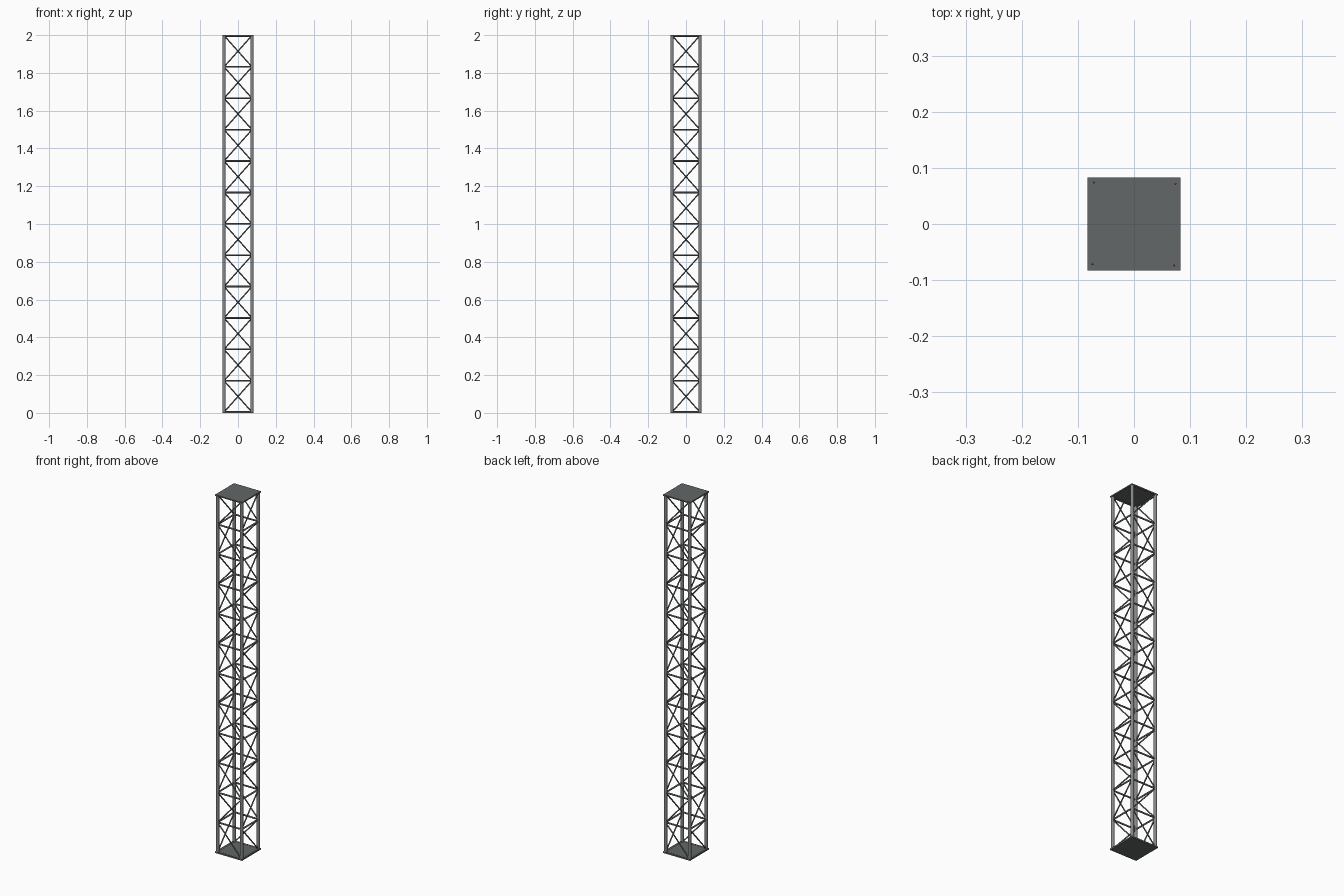
import bpy, bmesh, math
from mathutils import Vector

if "Cube" in bpy.data.objects:
    bpy.data.objects.remove(bpy.data.objects["Cube"])

HALF = 0.074        # leg centre offset
BAYS = 12
Z0, Z1 = 0.004, 1.998


def material(name, rgb):
    m = bpy.data.materials.new(name)
    m.diffuse_color = (*rgb, 1)
    m.use_nodes = True
    m.node_tree.nodes["Principled BSDF"].inputs["Base Color"].default_value = m.diffuse_color
    return m


steel = material("plate grey", (0.125, 0.135, 0.135))
light = material("light steel", (0.235, 0.245, 0.24))
brace = material("brace steel", (0.15, 0.16, 0.16))


def rods(name, segments, radius, sides, mat):
    """One object made of straight round rods."""
    bm = bmesh.new()
    for a, b in segments:
        a, b = Vector(a), Vector(b)
        d = b - a
        mtx = d.to_track_quat('Z', 'Y').to_matrix().to_4x4()
        mtx.translation = (a + b) / 2
        bmesh.ops.create_cone(bm, cap_ends=True, segments=sides, radius1=radius,
                              radius2=radius, depth=d.length, matrix=mtx)
    for f in bm.faces:
        f.smooth = len(f.verts) == 4
    for e in bm.edges:
        e.smooth = all(len(f.verts) == 4 for f in e.link_faces)
    me = bpy.data.meshes.new(name)
    bm.to_mesh(me)
    bm.free()
    me.materials.append(mat)
    ob = bpy.data.objects.new(name, me)
    bpy.context.collection.objects.link(ob)


def plate(name, z, thick):
    bpy.ops.mesh.primitive_cube_add(size=1, location=(0, 0, z))
    ob = bpy.context.object
    ob.name = name
    ob.scale = (0.166, 0.166, thick)
    ob.data.materials.append(steel)


# end plates
plate("base_plate", 0.004, 0.008)
plate("top_plate", 1.996, 0.007)

# four legs
corners = [(-HALF, -HALF), (HALF, -HALF), (HALF, HALF), (-HALF, HALF)]
rods("legs", [((x, y, 0.001), (x, y, 1.999)) for x, y in corners], 0.009, 16, light)

# rungs, and one zigzag diagonal per bay on every side
rungs, braces = [], []
step = (Z1 - Z0) / BAYS
for i, p in enumerate(corners):
    q = corners[(i + 1) % 4]
    for k in range(BAYS):
        z = Z0 + k * step
        if k:
            rungs.append(((*p, z), (*q, z)))
        a, b = (p, q) if k % 2 else (q, p)
        braces.append(((*a, z), (*b, z + step)))
    rungs.append(((*p, 1.995), (*q, 1.995)))
    rungs.append(((*p, 0.005), (*q, 0.005)))
rods("rungs", rungs, 0.0045, 12, brace)
rods("diagonal_braces", braces, 0.0035, 12, brace)
